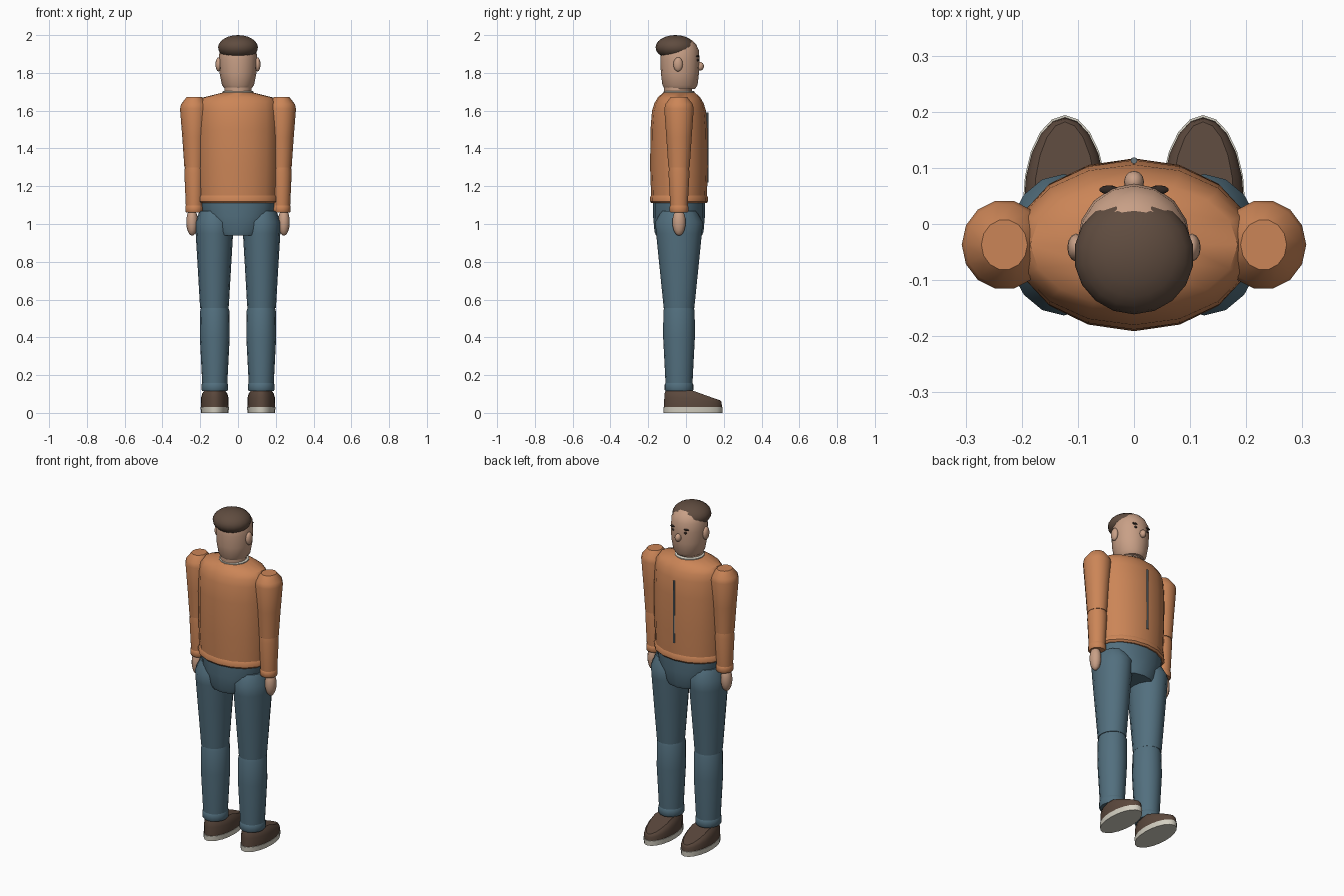
import bpy, bmesh, math
from mathutils import Matrix, Vector

cube = bpy.data.objects.get("Cube")
if cube:
    bpy.data.objects.remove(cube, do_unlink=True)


def material(name, r, g, b):
    m = bpy.data.materials.new(name)
    m.use_nodes = True
    m.diffuse_color = (r, g, b, 1)
    bsdf = m.node_tree.nodes["Principled BSDF"]
    bsdf.inputs["Base Color"].default_value = (r, g, b, 1)
    bsdf.inputs["Roughness"].default_value = 0.8
    return m


ORANGE = material("orange_knit", 0.60, 0.235, 0.095)
DENIM = material("blue_denim", 0.085, 0.16, 0.21)
SKIN = material("skin", 0.58, 0.35, 0.24)
HAIR = material("brown_hair", 0.115, 0.072, 0.05)
LEATHER = material("brown_leather", 0.105, 0.065, 0.046)
CREAM = material("cream", 0.66, 0.63, 0.54)
METAL = material("zip_grey", 0.16, 0.20, 0.22)
DARK = material("dark_brown", 0.03, 0.02, 0.016)

BODY_Y = -0.037


def finish(name, bm, mat, angle=40):
    bmesh.ops.recalc_face_normals(bm, faces=bm.faces)
    mesh = bpy.data.meshes.new(name)
    bm.to_mesh(mesh)
    bm.free()
    mesh.materials.append(mat)
    obj = bpy.data.objects.new(name, mesh)
    bpy.context.collection.objects.link(obj)
    bpy.ops.object.select_all(action="DESELECT")
    obj.select_set(True)
    bpy.context.view_layer.objects.active = obj
    bpy.ops.object.shade_smooth_by_angle(angle=math.radians(angle))
    return obj


def loft(name, rings, mat, x=0, y=BODY_Y, sides=16, height=None, angle=40):
    """Stack elliptical rings given as (z, x radius, y radius)."""
    bm = bmesh.new()
    loops = []
    for z, rx, ry in rings:
        loop = []
        for i in range(sides):
            a = math.tau * i / sides
            py = y + ry * math.sin(a)
            pz = height(z, py) if height else z
            loop.append(bm.verts.new((x + rx * math.cos(a), py, pz)))
        loops.append(loop)
    for low, high in zip(loops, loops[1:]):
        for i in range(sides):
            j = (i + 1) % sides
            bm.faces.new((low[i], low[j], high[j], high[i]))
    bm.faces.new(loops[0])
    bm.faces.new(loops[-1])
    return finish(name, bm, mat, angle)


def ellipsoid(name, center, radii, mat, u=16, v=10):
    bm = bmesh.new()
    bmesh.ops.create_uvsphere(bm, u_segments=u, v_segments=v, radius=1,
                              matrix=Matrix.LocRotScale(Vector(center), None, Vector(radii)))
    return finish(name, bm, mat, 60)


# Sweater with hem band, collar and zip
loft("sweater_body", [(1.13, 0.205, 0.147), (1.3, 0.212, 0.153), (1.5, 0.214, 0.151),
                      (1.6, 0.212, 0.143), (1.64, 0.206, 0.13), (1.67, 0.185, 0.112),
                      (1.695, 0.085, 0.085)], ORANGE)
loft("sweater_hem", [(1.11, 0.202, 0.145), (1.12, 0.213, 0.154), (1.14, 0.213, 0.154),
                     (1.155, 0.203, 0.146)], ORANGE)
loft("collar", [(1.68, 0.082, 0.082), (1.7, 0.082, 0.082), (1.705, 0.075, 0.075)], CREAM)
loft("zip", [(1.22, 0.006, 0.006), (1.59, 0.006, 0.006)], METAL, y=0.113, sides=8)

# Pelvis of the trousers
loft("trouser_hips", [(0.94, 0.13, 0.122), (0.96, 0.145, 0.13), (1.04, 0.19, 0.137),
                      (1.12, 0.2, 0.137)], DENIM)

# Head and neck
loft("neck", [(1.67, 0.072, 0.074), (1.75, 0.072, 0.074)], SKIN, y=-0.042)
loft("head", [(1.715, 0.07, 0.08), (1.735, 0.085, 0.093), (1.8, 0.098, 0.101),
              (1.87, 0.101, 0.104), (1.92, 0.098, 0.1), (1.95, 0.085, 0.086),
              (1.972, 0.065, 0.065), (1.987, 0.035, 0.035)], SKIN, y=-0.032)
ellipsoid("hair", (0, -0.056, 1.935), (0.107, 0.105, 0.065), HAIR, u=18, v=12)
ellipsoid("nose", (0, 0.075, 1.835), (0.018, 0.02, 0.023), SKIN, u=12, v=8)


def sole_height(z, y):
    """Lower the shoe top from the instep towards the toe."""
    drop = min(max((y - 0.03) / 0.15, 0), 1)
    return 0.03 + (z - 0.03) * (1 - 0.6 * drop)


# Paired parts
for side, s in (("left", 1), ("right", -1)):
    ellipsoid(side + "_ear", (s * 0.103, -0.042, 1.845), (0.016, 0.025, 0.038), SKIN, u=12, v=8)
    ellipsoid(side + "_eyebrow", (s * 0.045, 0.061, 1.888), (0.017, 0.008, 0.005), DARK, u=10, v=6)
    ellipsoid(side + "_eye", (s * 0.04, 0.062, 1.868), (0.008, 0.007, 0.007), DARK, u=10, v=6)

    # Sleeves and hands
    arm = s * 0.231
    loft(side + "_upper_sleeve", [(1.3, 0.053, 0.058), (1.46, 0.064, 0.069),
                                  (1.61, 0.076, 0.08), (1.635, 0.07, 0.074),
                                  (1.672, 0.041, 0.045)], ORANGE, x=arm, sides=14)
    loft(side + "_lower_sleeve", [(1.09, 0.045, 0.047), (1.27, 0.053, 0.057),
                                  (1.305, 0.05, 0.053)], ORANGE, x=arm, sides=14)
    loft(side + "_sleeve_cuff", [(1.06, 0.044, 0.046), (1.068, 0.048, 0.051),
                                 (1.092, 0.048, 0.051), (1.1, 0.044, 0.046)],
         ORANGE, x=arm, sides=14)
    ellipsoid(side + "_hand", (s * 0.243, BODY_Y, 1.01), (0.031, 0.035, 0.072), SKIN, u=12)

    # Trouser legs
    leg = s * 0.123
    loft(side + "_thigh", [(0.555, 0.075, 0.081), (0.575, 0.077, 0.083), (0.8, 0.09, 0.106),
                           (0.95, 0.099, 0.121), (1.01, 0.101, 0.126), (1.07, 0.078, 0.092)],
         DENIM, x=s * 0.125)
    loft(side + "_shin", [(0.15, 0.066, 0.071), (0.4, 0.079, 0.084), (0.54, 0.077, 0.083),
                          (0.57, 0.068, 0.074)], DENIM, x=leg)
    loft(side + "_trouser_cuff", [(0.115, 0.066, 0.071), (0.123, 0.07, 0.076),
                                  (0.15, 0.07, 0.076), (0.16, 0.066, 0.071)], DENIM, x=leg)

    # Shoes
    loft(side + "_shoe", [(0.028, 0.072, 0.153), (0.08, 0.073, 0.152), (0.105, 0.066, 0.15),
                          (0.12, 0.055, 0.145)], LEATHER, x=leg, y=0.037,
         sides=20, height=sole_height)
    loft(side + "_sole", [(0, 0.073, 0.155), (0.03, 0.075, 0.157)], CREAM, x=leg, y=0.037, sides=20)
